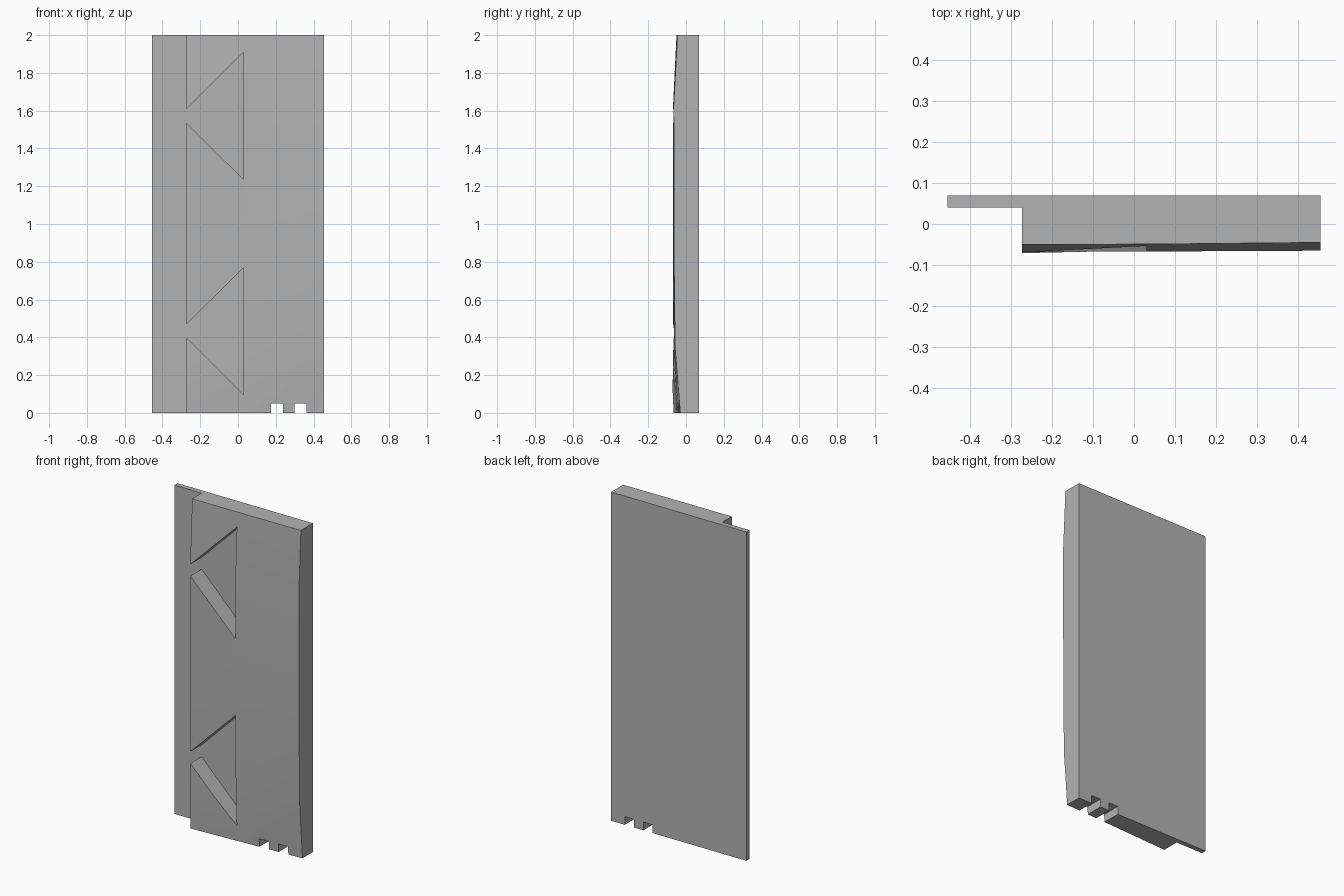
import bpy
import bmesh
import math

if "Cube" in bpy.data.objects:
    bpy.data.objects.remove(bpy.data.objects["Cube"], do_unlink=True)

grey = bpy.data.materials.new("plain_grey")
grey.use_nodes = True
grey.diffuse_color = (0.45, 0.45, 0.45, 1)
grey.node_tree.nodes["Principled BSDF"].inputs["Base Color"].default_value = grey.diffuse_color

BACK, FLANGE, STEP = 0.07, 0.04, -0.273


def make_object(name, bm):
    bmesh.ops.recalc_face_normals(bm, faces=bm.faces)
    mesh = bpy.data.meshes.new(name)
    bm.to_mesh(mesh)
    bm.free()
    mesh.materials.append(grey)
    obj = bpy.data.objects.new(name, mesh)
    bpy.context.collection.objects.link(obj)
    return obj


def extrude_to(bm, faces, y):
    geom = bmesh.ops.extrude_face_region(bm, geom=faces)["geom"]
    for v in geom:
        if isinstance(v, bmesh.types.BMVert):
            v.co.y = y


def prism(name, outline, y0, y1):
    bm = bmesh.new()
    face = bm.faces.new([bm.verts.new((x, y0, z)) for x, z in outline])
    extrude_to(bm, [face], y1)
    obj = make_object(name, bm)
    obj.hide_render = True
    return obj


# Solid panel with a gently bulging front: (z, y at left, middle, right)
columns = (-0.455, 0.05, 0.455)
rows = [
    (0.0, -0.075, -0.049, -0.030),
    (0.35, -0.069, -0.064, -0.058),
    (0.8, -0.069, -0.067, -0.063),
    (1.63, -0.069, -0.067, -0.065),
    (2.0, -0.051, -0.049, -0.045),
]
bm = bmesh.new()
grid = [[bm.verts.new((x, y, z)) for x, y in zip(columns, ys)] for z, *ys in rows]
for low, high in zip(grid, grid[1:]):
    for i in range(len(columns) - 1):
        bm.faces.new((low[i], low[i + 1], high[i + 1], high[i]))
extrude_to(bm, bm.faces[:], BACK)
bmesh.ops.recalc_face_normals(bm, faces=bm.faces)
bmesh.ops.dissolve_limit(bm, angle_limit=0.001, verts=bm.verts, edges=bm.edges)
bmesh.ops.triangulate(bm, faces=[f for f in bm.faces if f.normal.y < -0.5])
panel = make_object("panel", bm)

# Side rebate joined to two flared pockets, cut down to the flange
outline = [(-0.6, -0.1), (STEP, -0.1)]
for base in (0.0, 1.14):
    outline += [(STEP, base + 0.397), (0.03, base + 0.095),
                (0.03, base + 0.77), (STEP, base + 0.468)]
outline += [(STEP, 2.1), (-0.6, 2.1)]
cutters = [prism("rebate_cutter", outline, -0.3, FLANGE)]

# Two notches through the bottom edge
for x in (0.175, 0.30):
    cutters.append(prism("notch_cutter", [(x, -0.1), (x + 0.063, -0.1),
                                          (x + 0.063, 0.05), (x, 0.05)], -0.3, 0.3))

bpy.ops.object.select_all(action="DESELECT")
bpy.context.view_layer.objects.active = panel
panel.select_set(True)
for cutter in cutters:
    mod = panel.modifiers.new("cut", "BOOLEAN")
    mod.operation = "DIFFERENCE"
    mod.solver = "EXACT"
    mod.object = cutter
    bpy.ops.object.modifier_apply(modifier=mod.name)
    bpy.data.objects.remove(cutter, do_unlink=True)

bpy.ops.object.shade_smooth_by_angle(angle=math.radians(25))
